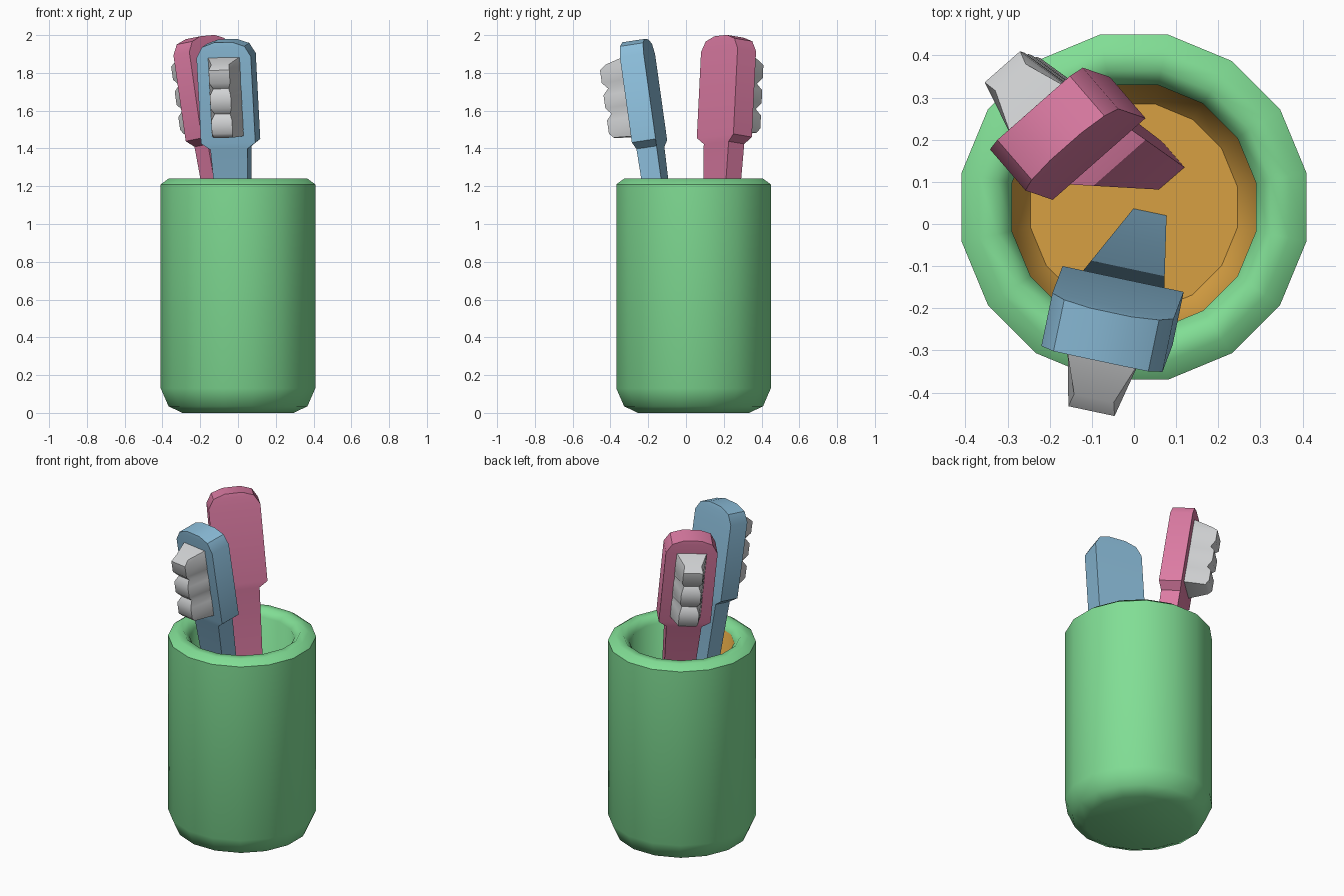
import bpy, math
from mathutils import Vector, Matrix

if "Cube" in bpy.data.objects:
    bpy.data.objects.remove(bpy.data.objects["Cube"])


def material(name, rgb):
    m = bpy.data.materials.new(name)
    m.diffuse_color = (*rgb, 1)
    m.use_nodes = True
    m.node_tree.nodes["Principled BSDF"].inputs["Base Color"].default_value = m.diffuse_color
    return m


GREEN = material("cup green", (0.22, 0.73, 0.30))
ORANGE = material("inner orange", (0.68, 0.35, 0.055))
BLUE = material("brush blue", (0.26, 0.51, 0.70))
PINK = material("brush pink", (0.72, 0.20, 0.37))
GREY = material("bristle grey", (0.63, 0.64, 0.65))


def loft(name, rings, mats, angle=40, matrix=None):
    """Skin a list of equal-length closed rings and cap both ends."""
    n = len(rings[0])
    verts = [p for r in rings for p in r]
    faces = [tuple(range(n))[::-1]]
    for i in range(len(rings) - 1):
        for j in range(n):
            k = (j + 1) % n
            faces.append((i * n + j, i * n + k, (i + 1) * n + k, (i + 1) * n + j))
    faces.append(tuple(range((len(rings) - 1) * n, len(rings) * n)))
    me = bpy.data.meshes.new(name)
    me.from_pydata(verts, [], faces)
    for m in mats:
        me.materials.append(m)
    ob = bpy.data.objects.new(name, me)
    bpy.context.collection.objects.link(ob)
    if matrix:
        me.transform(matrix)
    bpy.ops.object.select_all(action='DESELECT')
    ob.select_set(True)
    bpy.context.view_layer.objects.active = ob
    bpy.ops.object.shade_smooth_by_angle(angle=math.radians(angle))
    return ob


# Cup: sixteen-sided turned profile, outside bottom to inside floor
SIDES = 16
CY = 0.04
profile = [(0.30, 0), (0.375, 0.035), (0.417, 0.13), (0.417, 1.21), (0.375, 1.24),
           (0.33, 1.24), (0.295, 1.20), (0.295, 0.20), (0.25, 0.14)]
rings = [[(r * math.cos((j + 0.5) * math.tau / SIDES),
           CY + r * math.sin((j + 0.5) * math.tau / SIDES), z)
          for j in range(SIDES)] for r, z in profile]
cup = loft("cup", rings, [GREEN, ORANGE], 50)

# Orange floor and the orange panels on the front left of the inner wall
for f in cup.data.polygons:
    c = f.center
    rad = math.hypot(c.x, c.y - CY)
    ang = math.degrees(math.atan2(c.y - CY, c.x)) % 360
    inner_floor = rad < 0.28 and 0.05 < c.z < 0.3
    inner_panel = rad < 0.30 and 0.3 < c.z < 1.1 and 215 < ang < 275
    if inner_floor or inner_panel:
        f.material_index = 1


def brush(colour, mat, bottom, head, facing):
    """Toothbrush leaning from bottom to head, bristles towards facing."""
    head, bottom = Vector(head), Vector(bottom)
    w = (head - bottom).normalized()
    back = -Vector((*facing, 0))
    v = (back - w * back.dot(w)).normalized()
    u = v.cross(w)
    frame = Matrix.Translation(head) @ Matrix((u, v, w)).transposed().to_4x4()
    length = (head - bottom).length

    # Handle and head: height, half width, half thickness
    sections = [(-length, 0.04, 0.04), (-0.285, 0.10, 0.055), (-0.25, 0.147, 0.065),
                (0.21, 0.147, 0.065), (0.265, 0.115, 0.063), (0.288, 0.05, 0.06)]
    loft(colour + "_brush_body",
         [[(-a, -b, h), (a, -b, h), (a, b, h), (-a, b, h)] for h, a, b in sections],
         [mat], 40, frame)

    # Bristles: three tufts; base height, tip height, tip half width, depth
    tufts = [(-0.215, -0.205, 0.05, 0.115)]
    for c in (-0.145, -0.01, 0.125):
        tufts += [(c - 0.035, c - 0.035, 0.056, 0.135), (c + 0.035, c + 0.035, 0.056, 0.135)]
        if c < 0.1:
            tufts.append((c + 0.067, c + 0.067, 0.042, 0.108))
    tufts.append((0.21, 0.185, 0.048, 0.10))
    loft(colour + "_brush_bristles",
         [[(-t, -0.065 - d, h2), (t, -0.065 - d, h2), (0.088, -0.055, h1), (-0.088, -0.055, h1)]
          for h1, h2, t, d in tufts], [GREY], 50, frame)


brush("blue", BLUE, (0.03, -0.01, 0.13), (-0.052, -0.228, 1.685), (-0.208, -0.978))
brush("pink", PINK, (0.064, 0.138, 0.13), (-0.16, 0.215, 1.705), (-0.66, 0.75))
